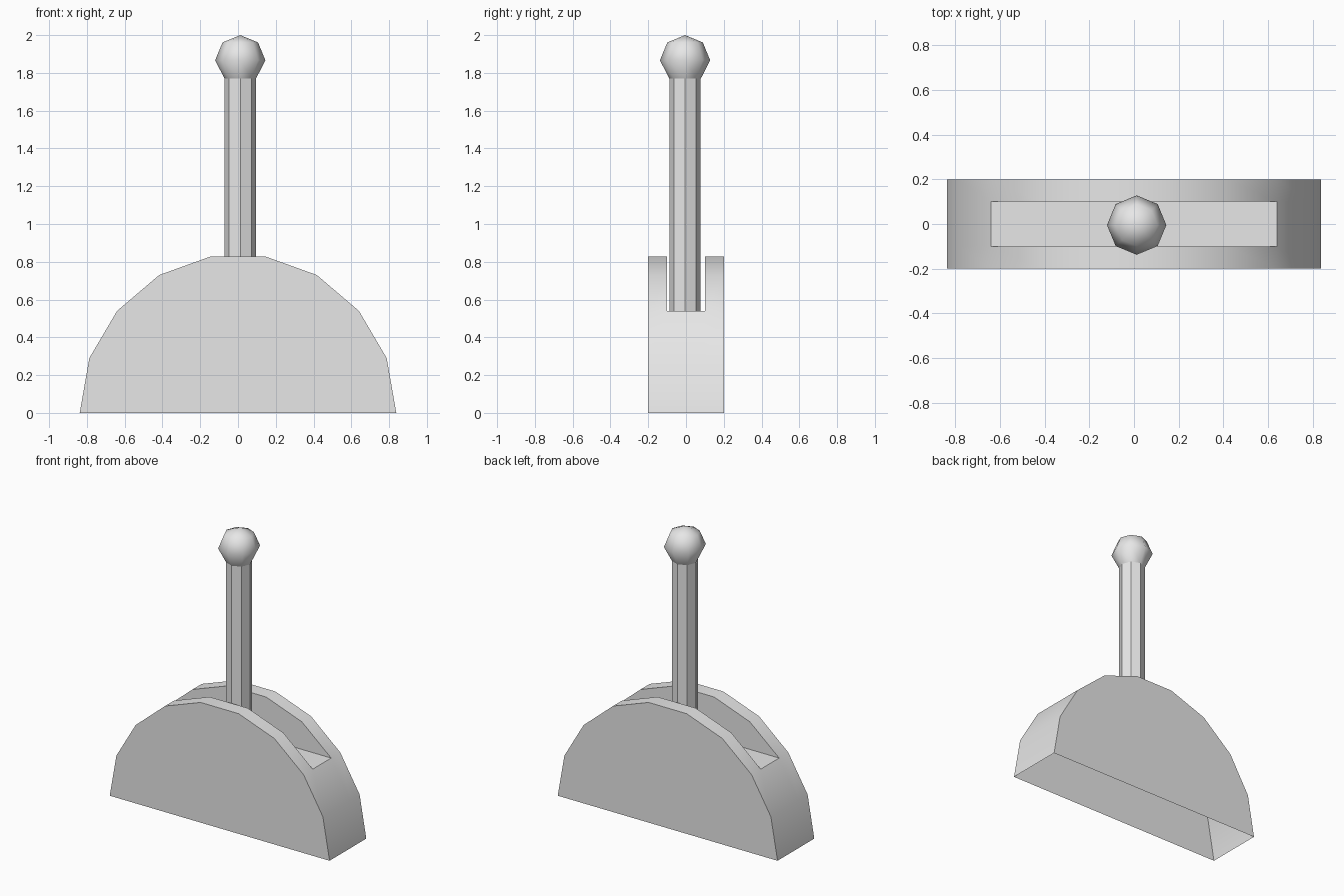
import bpy, bmesh
from mathutils import Matrix

cube = bpy.data.objects.get("Cube")
if cube:
    bpy.data.objects.remove(cube, do_unlink=True)

grey = bpy.data.materials.new("light_grey")
grey.use_nodes = True
grey.diffuse_color = (0.8, 0.8, 0.8, 1)
grey.node_tree.nodes["Principled BSDF"].inputs["Base Color"].default_value = (0.8, 0.8, 0.8, 1)


def finish(bm, name, angle=None):
    """Turn a bmesh into an object; smooth by angle when one is given."""
    bmesh.ops.remove_doubles(bm, verts=bm.verts, dist=1e-4)
    mesh = bpy.data.meshes.new(name)
    bm.to_mesh(mesh)
    bm.free()
    mesh.materials.append(grey)
    obj = bpy.data.objects.new(name, mesh)
    bpy.context.collection.objects.link(obj)
    if angle is not None:
        bpy.ops.object.select_all(action='DESELECT')
        obj.select_set(True)
        bpy.context.view_layer.objects.active = obj
        bpy.ops.object.shade_smooth_by_angle(angle=angle)
    return obj


# Slotted half-disc base, open underneath
DEPTH, SLOT = 0.2, 0.1
half = [(0.838, 0), (0.787, 0.29), (0.64, 0.54), (0.417, 0.73), (0.145, 0.828)]
arc = half + [(-x, z) for x, z in reversed(half)]
slot_arc = arc[2:8]          # part of the arc above the slot floor

bm = bmesh.new()


def face(points):
    bm.faces.new([bm.verts.new(p) for p in points])


# Front and back cheeks, with the slot's inner walls
for s in (-1, 1):
    cheek = [(x, s * DEPTH, z) for x, z in arc]
    wall = [(x, s * SLOT, z) for x, z in slot_arc]
    face(cheek[::s * -1])
    face(wall[::s])

# Curved rim: full width below the slot floor, two rails above it
for i, ((x0, z0), (x1, z1)) in enumerate(zip(arc, arc[1:])):
    bands = [(-DEPTH, -SLOT), (SLOT, DEPTH)]
    if not 2 <= i < 7:
        bands.insert(1, (-SLOT, SLOT))
    for a, b in bands:
        face([(x0, a, z0), (x0, b, z0), (x1, b, z1), (x1, a, z1)])

# Slot floor
fx, fz = half[2]
face([(-fx, -SLOT, fz), (fx, -SLOT, fz), (fx, SLOT, fz), (-fx, SLOT, fz)])
finish(bm, "slotted_base", 0.6)

# Eight-sided lever shaft standing in the slot
CX, CY, R = 0.012, -0.005, 0.083
SHAFT_TOP = 1.769
bm = bmesh.new()
bmesh.ops.create_cone(bm, cap_ends=False, segments=8, radius1=R, radius2=R,
                      depth=SHAFT_TOP - fz,
                      matrix=Matrix.Translation((CX, CY, (SHAFT_TOP + fz) / 2)))
finish(bm, "lever_shaft")

# Round knob whose lower ring meets the top of the shaft
KNOB_R = 0.133
KNOB_Z = 2 - KNOB_R
bm = bmesh.new()
bmesh.ops.create_uvsphere(bm, u_segments=8, v_segments=4, radius=KNOB_R)
bmesh.ops.delete(bm, geom=[v for v in bm.verts if v.co.z < -KNOB_R * 0.9], context='VERTS')
for v in bm.verts:
    if v.co.z < -0.01:
        v.co.xy = v.co.xy.normalized() * R
        v.co.z = SHAFT_TOP - KNOB_Z
bmesh.ops.translate(bm, verts=bm.verts, vec=(CX, CY, KNOB_Z))
finish(bm, "lever_knob", 1.2)
